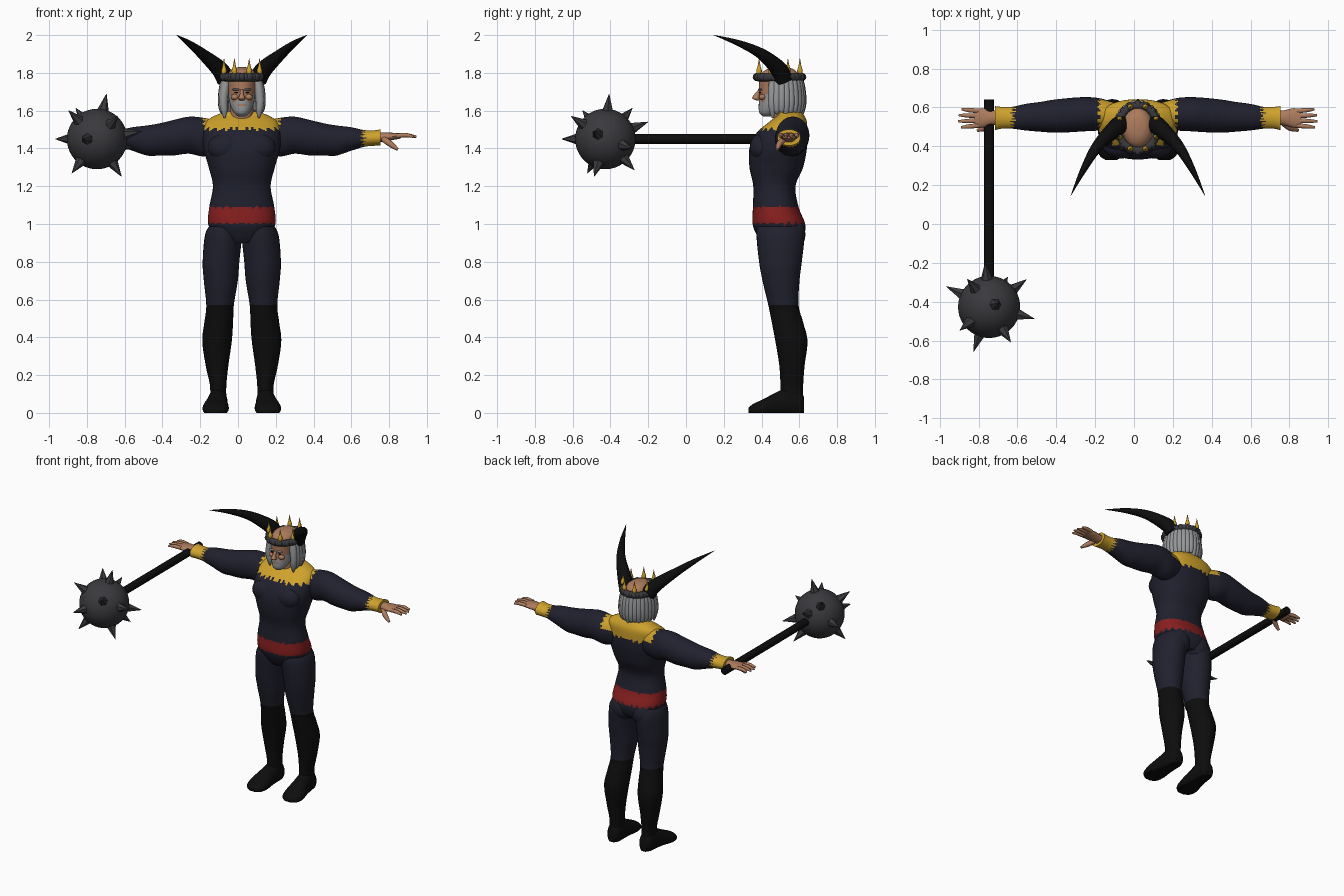
import bpy, bmesh
from math import sin, cos, pi, atan2, radians
from mathutils import Vector, Matrix

if "Cube" in bpy.data.objects:
    bpy.data.objects.remove(bpy.data.objects["Cube"])


def material(name, r, g, b):
    m = bpy.data.materials.new(name)
    m.use_nodes = True
    m.diffuse_color = (r, g, b, 1)
    bsdf = m.node_tree.nodes["Principled BSDF"]
    bsdf.inputs["Base Color"].default_value = (r, g, b, 1)
    bsdf.inputs["Roughness"].default_value = 0.8
    return m


navy = material("navy cloth", .015, .015, .028)
black = material("black", .004, .004, .004)
red = material("red sash", .25, .014, .014)
gold = material("gold", .62, .36, .025)
skin = material("skin", .42, .2, .11)
grey = material("grey hair", .3, .31, .32)
steel = material("dark steel", .042, .042, .048)

BODY = Vector((.02, 0, 0))      # the figure stands slightly off centre
MACE = Vector((-.746, -.427, 1.45))
X, Y, Z = Vector((1, 0, 0)), Vector((0, 1, 0)), Vector((0, 0, 1))
FRAMES = {"x": (Y, Z), "y": (X, Z), "z": (X, Y)}


def finish(bm, name, mats, rule=None, smooth=True, origin=BODY):
    bmesh.ops.recalc_face_normals(bm, faces=bm.faces)
    bm.normal_update()
    for f in bm.faces:
        f.smooth = smooth
        if rule:
            f.material_index = rule(f.calc_center_median())
    for e in bm.edges:
        e.smooth = e.calc_face_angle(0) < radians(50)
    bmesh.ops.translate(bm, verts=bm.verts, vec=origin)
    me = bpy.data.meshes.new(name)
    bm.to_mesh(me)
    bm.free()
    for m in mats:
        me.materials.append(m)
    ob = bpy.data.objects.new(name, me)
    bpy.context.collection.objects.link(ob)
    return ob


def curve_point(rows, i, t):
    """Catmull-Rom point between rows i and i+1."""
    a, b = rows[max(i - 1, 0)], rows[i]
    c, d = rows[i + 1], rows[min(i + 2, len(rows) - 1)]
    return (b * 2 + (c - a) * t + (a * 2 - b * 5 + c * 4 - d) * t * t
            + (b * 3 - a - c * 3 + d) * t ** 3) * .5


def loft(name, mats, rows, axis=None, n=16, k=5, power=2, floor=False, side=1, **kw):
    """Skin over cross-sections given as (x, y, z, half width, half depth)."""
    rows = [Vector((r[0] * side, *r[1:])) for r in rows]
    pts = [curve_point(rows, i, j / k) for i in range(len(rows) - 1) for j in range(k)]
    pts.append(rows[-1])
    bm, rings = bmesh.new(), []
    for i, p in enumerate(pts):
        tangent = Vector((pts[min(i + 1, len(pts) - 1)] - pts[max(i - 1, 0)])[:3]).normalized()
        if axis:
            u, v = FRAMES[axis]
        else:
            u = tangent.cross(Y).normalized()
            v = tangent.cross(u)
        ring = []
        for j in range(n):
            c, s = cos(2 * pi * j / n), sin(2 * pi * j / n)
            c = abs(c) ** (2 / power) * (1 if c > 0 else -1)
            s = abs(s) ** (2 / power) * (1 if s > 0 else -1)
            co = Vector(p[:3]) + u * max(p[3], .0005) * c + v * max(p[4], .0005) * s
            if floor:
                co.z = max(co.z, 0)
            ring.append(bm.verts.new(co))
        rings.append(ring)
    for a, b in zip(rings, rings[1:]):
        for j in range(n):
            bm.faces.new((a[j], a[(j + 1) % n], b[(j + 1) % n], b[j]))
    bm.faces.new(rings[0])
    bm.faces.new(rings[-1])
    return finish(bm, name, mats, **kw)


def blob(name, mat, centre, size, side=1, detail=3, **kw):
    bm = bmesh.new()
    bmesh.ops.create_icosphere(bm, subdivisions=detail, radius=1)
    place = Vector((centre[0] * side, *centre[1:]))
    bm.transform(Matrix.Translation(place) @ Matrix.Diagonal((*size, 1)))
    return finish(bm, name, [mat], **kw)


def zig(t):
    return abs(t % 1 - .5) * 2


# Torso with ragged collar and sash
def torso_rule(c):
    a = atan2(c.x, c.y - .5) * 24 / (2 * pi)
    back = c.y > .52
    if c.z > (1.46 if back else 1.49) + .025 * zig(a):
        return 1
    return 2 if (.99 if back else 1) + (.025 if back else .006) * zig(a) < c.z < 1.085 + .01 * zig(a) else 0


torso = [(.9, .5, .09, .1), (.94, .5, .14, .125), (1, .492, .178, .139), (1.09, .475, .172, .121),
         (1.2, .468, .153, .112), (1.3, .478, .175, .142), (1.4, .488, .203, .152),
         (1.48, .507, .205, .135), (1.54, .54, .19, .1), (1.575, .555, .14, .07), (1.595, .55, .08, .06)]
loft("torso", [navy, gold, red], [(0, y, z, a, b) for z, y, a, b in torso], "z",
     n=96, k=12, power=2.3, rule=torso_rule)
loft("neck", [skin], [(0, .53, 1.54, .065, .065), (0, .51, 1.66, .06, .06)], "z")


# Limbs, built for both sides
def arm_rule(c):
    t = atan2(c.z - 1.455, c.y - .55) * 9 / pi
    if abs(c.x) < .19 + .02 * zig(t) and c.z > 1.49:
        return 1
    return 1 if abs(c.x) > .625 + .035 * zig(t) else 0


arm = [(.1, .56, 1.46, .06, .08), (.2, .565, 1.46, .083, .102), (.28, .565, 1.47, .088, .098),
       (.36, .56, 1.457, .088, .094), (.44, .555, 1.447, .084, .085), (.5, .552, 1.442, .077, .08),
       (.58, .55, 1.45, .068, .062), (.65, .547, 1.453, .056, .044), (.7, .547, 1.455, .056, .041),
       (.735, .545, 1.458, .062, .043)]
leg = [(.085, .495, 1, .08, .115), (.097, .5, .94, .098, .127), (.11, .5, .8, .097, .113),
       (.111, .503, .7, .09, .098), (.115, .516, .57, .073, .08), (.122, .537, .48, .076, .083),
       (.131, .558, .38, .078, .085), (.131, .561, .25, .06, .067), (.125, .56, .14, .043, .06),
       (.125, .56, .04, .045, .06)]
foot = [(.125, .625, .04, .03, .045), (.125, .6, .05, .046, .07), (.127, .54, .05, .052, .085),
        (.132, .48, .04, .058, .07), (.138, .41, .025, .07, .048), (.139, .355, .015, .06, .032),
        (.137, .33, .01, .03, .015)]
horn = [(.085, .515, 1.765, .048, .048), (.118, .49, 1.82, .045, .045), (.208, .4, 1.9, .029, .03),
        (.28, .28, 1.957, .016, .017), (.345, .147, 2, .001, .001)]
palm = [(.7, .547, 1.458, .036, .028), (.75, .547, 1.46, .038, .025), (.8, .546, 1.464, .05, .019),
        (.84, .544, 1.466, .047, .014)]
thumb = [(.75, .52, 1.45, .016, .016), (.785, .495, 1.425, .016, .016), (.825, .482, 1.395, .008, .008)]

for label, s in (("left", 1), ("right", -1)):
    loft(label + "_arm", [navy, gold], arm, "x", n=54, k=12, side=s, rule=arm_rule)
    loft(label + "_leg", [navy, black], leg, "z", n=32, k=10, side=s,
         rule=lambda c: int(c.z < .575))
    loft(label + "_foot", [black], foot, "y", n=24, side=s, floor=True)
    loft(label + "_horn", [black], horn, n=20, k=8, side=s)
    loft(label + "_palm", [skin], palm, "x", side=s)
    loft(label + "_thumb", [skin], thumb, n=10, side=s)
    for i in range(4):
        y, reach = .507 + .025 * i, .93 - .014 * abs(i - 1.4)
        tip = .545 + (y - .545) * 1.25
        loft(f"{label}_finger_{i + 1}", [skin],
             [(.82, y, 1.467, .012, .012), (.87, (y + tip) / 2, 1.47, .012, .012),
              (reach, tip, 1.462, .006, .006)], n=10, side=s)
    blob(label + "_chest_muscle", navy, (.085, .4, 1.405), (.095, .063, .075), s)
    blob(label + "_glute", navy, (.078, .553, .945), (.085, .08, .09), s)
    blob(label + "_brow", grey, (.031, .392, 1.712), (.022, .01, .006), s)
    blob(label + "_eye", black, (.03, .393, 1.696), (.01, .006, .004), s, 2)
    blob(label + "_cheek", skin, (.036, .405, 1.672), (.022, .018, .016), s)
    loft(label + "_ear", [skin], [(.075, .47, 1.645, .008, .012), (.085, .475, 1.675, .01, .022),
                                  (.102, .495, 1.725, .003, .004)], "z", n=10, side=s)


# Head with beard
def head_rule(c):
    x = abs(c.x)
    if c.y > .48 or (x < .02 and 1.625 < c.z < 1.637):
        return 0
    return int(c.z < 1.64 or (x < .036 and c.z < 1.657) or (x > .052 and c.z < 1.685))


head = [(1.57, .43, .02, .022), (1.59, .435, .042, .047), (1.63, .46, .061, .075),
        (1.68, .485, .071, .097), (1.72, .492, .076, .105), (1.77, .495, .08, .107),
        (1.805, .497, .068, .09), (1.825, .5, .042, .056), (1.832, .5, .005, .007)]
loft("head", [skin, grey], [(0, y, z, a, b) for z, y, a, b in head], "z", n=48, k=8, rule=head_rule)
loft("nose", [skin], [(0, .392, 1.712, .008, .008), (0, .375, 1.685, .011, .015),
                      (0, .37, 1.665, .018, .019), (0, .385, 1.654, .01, .01)], "z", n=12)

# Long hair hanging from under the crown
STRANDS = 19
for i in range(STRANDS):
    a = radians(-22 + 224 * i / (STRANDS - 1))
    c, s = cos(a), sin(a)
    end = 1.56 + .02 * (i % 3)
    rows = [(c * r, .5 + s * (r + .012), z, w, w) for r, z, w in
            ((.085, 1.785, .02), (.097, 1.72, .024), (.105, 1.65, .022), (.1, 1.6, .018), (.098, end, .004))]
    loft(f"hair_strand_{i + 1}", [grey], rows, n=10, k=4)

# Crown ring, studs and points
bm = bmesh.new()
bm_n, bm_m = 48, 12
grid = [[bm.verts.new(((.1 + .02 * cos(q)) * cos(p), .495 + (.115 + .02 * cos(q)) * sin(p),
                       1.777 + .022 * sin(q)))
         for q in (2 * pi * j / bm_m for j in range(bm_m))]
        for p in (2 * pi * i / bm_n for i in range(bm_n))]
for i in range(bm_n):
    for j in range(bm_m):
        a, b = grid[i], grid[(i + 1) % bm_n]
        bm.faces.new((a[j], b[j], b[(j + 1) % bm_m], a[(j + 1) % bm_m]))
finish(bm, "crown_ring", [steel])
for i in range(16):
    a = 2 * pi * i / 16
    blob(f"crown_stud_{i + 1}", steel, (.105 * cos(a), .495 + .122 * sin(a), 1.778), (.02, .02, .022), detail=2)
for i in range(8):
    a = 2 * pi * (i + .5) / 8
    x, y = .102 * cos(a), .495 + .117 * sin(a)
    loft(f"crown_point_{i + 1}", [gold], [(x, y, z, r, r) for z, r in
         ((1.785, .008), (1.81, .015), (1.835, .008), (1.875, .001))], "z", n=8, k=3)

# Spiked mace
blob("mace_ball", steel, (0, 0, 0), (.16, .16, .16), detail=4, origin=MACE)
loft("mace_handle", [black], [(0, .1, 0, .026, .026), (0, 1.067, 0, .026, .026)], "y",
     n=12, k=1, origin=MACE)
spikes = [(.05, .02, .24), (.11, -.18, .12), (-.15, -.12, .15), (-.08, -.23, 0), (-.21, .1, 0),
          (-.14, -.1, -.19), (.13, -.06, -.2), (.1, .16, -.17), (.23, -.06, .04),
          (.19, .14, -.05), (-.02, .225, .09), (-.11, .14, .16)]
for i, d in enumerate(spikes):
    d = Vector(d).normalized()
    loft(f"mace_spike_{i + 1}", [steel], [(*(d * .145), .034, .034), (*(d * .245), .001, .001)],
         n=6, k=1, smooth=False, origin=MACE)
